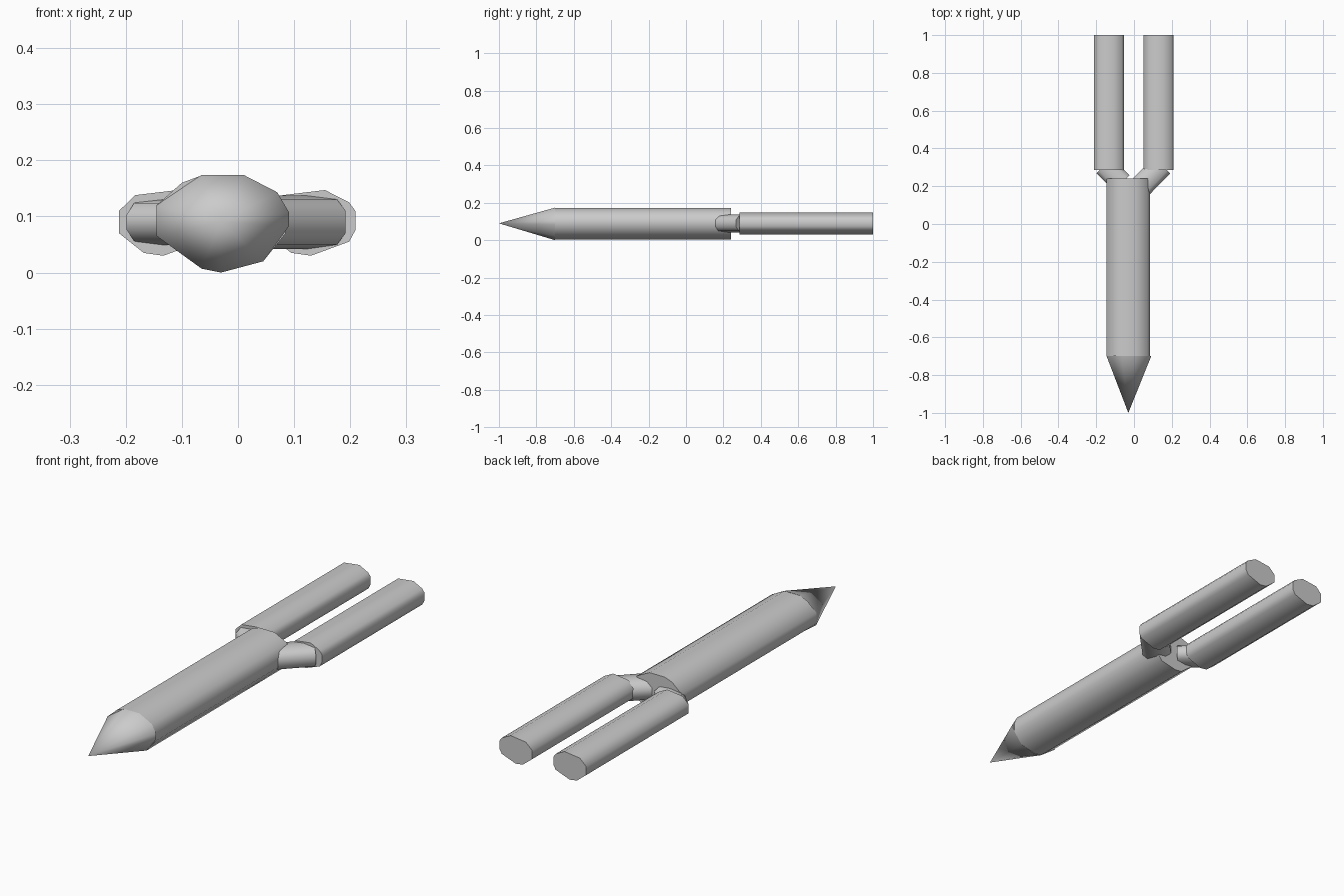
import bpy, bmesh, math
from mathutils import Vector

if "Cube" in bpy.data.objects:
    bpy.data.objects.remove(bpy.data.objects["Cube"])


def finish(name, bm):
    bmesh.ops.recalc_face_normals(bm, faces=bm.faces[:])
    mesh = bpy.data.meshes.new(name)
    bm.to_mesh(mesh)
    bm.free()
    ob = bpy.data.objects.new(name, mesh)
    bpy.context.collection.objects.link(ob)
    bpy.ops.object.select_all(action='DESELECT')
    ob.select_set(True)
    bpy.context.view_layer.objects.active = ob
    bpy.ops.object.shade_smooth_by_angle(angle=math.radians(62))
    return ob


def prism(name, profile, start, end):
    """Extrude a (side, height) profile between two points in the xy plane."""
    a, b = Vector((*start, 0)), Vector((*end, 0))
    d = (b - a).normalized()
    side = Vector((d.y, -d.x, 0))
    bm = bmesh.new()
    rings = [[bm.verts.new(p + side * u + Vector((0, 0, z))) for u, z in profile]
             for p in (a, b)]
    n = len(profile)
    for i in range(n):
        j = (i + 1) % n
        bm.faces.new((rings[0][i], rings[0][j], rings[1][j], rings[1][i]))
    bm.faces.new(rings[0])
    bm.faces.new(rings[1])
    return finish(name, bm)


def cone(name, profile, y, tip):
    bm = bmesh.new()
    ring = [bm.verts.new((x, y, z)) for x, z in profile]
    apex = bm.verts.new(tip)
    for i in range(len(ring)):
        bm.faces.new((ring[i], ring[(i + 1) % len(ring)], apex))
    bm.faces.new(ring)
    return finish(name, bm)


# Main shaft
body = [(-.145, .07), (-.145, .12), (-.10, .16), (-.065, .173), (.01, .173),
        (.07, .143), (.085, .11), (.085, .07), (.045, .02), (-.03, .003), (-.065, .007)]
prism("shaft", body, (0, -.70), (0, .24))

# Pointed tip
tip = [(-.145, .065), (-.145, .12), (-.065, .174), (.01, .174), (.07, .143),
       (.091, .107), (.091, .083), (.045, .02), (-.03, .0), (-.065, .007)]
cone("tip", tip, -.70, (-.03, -1, .09))

# Twin rear prongs
prong = [(-.079, .07), (-.079, .11), (-.05, .138), (.025, .147), (.068, .125),
         (.079, .11), (.079, .075), (.068, .055), (0, .03), (-.035, .035)]
for label, x in (("left", -.133), ("right", .13)):
    prism(label + "_prong", prong, (x, .285), (x, 1))

# Angled connectors between shaft and prongs
link = [(.061, .07), (.061, .11), (.04, .13), (0, .137), (-.04, .13),
        (-.061, .105), (-.061, .075), (-.04, .05), (0, .042), (.04, .05)]
prism("right_connector", link, (.04, .20), (.148, .311))
prism("left_connector", [(u * .95, .09 + (z - .09) * .85) for u, z in link],
      (-.066, .217), (-.158, .309))
